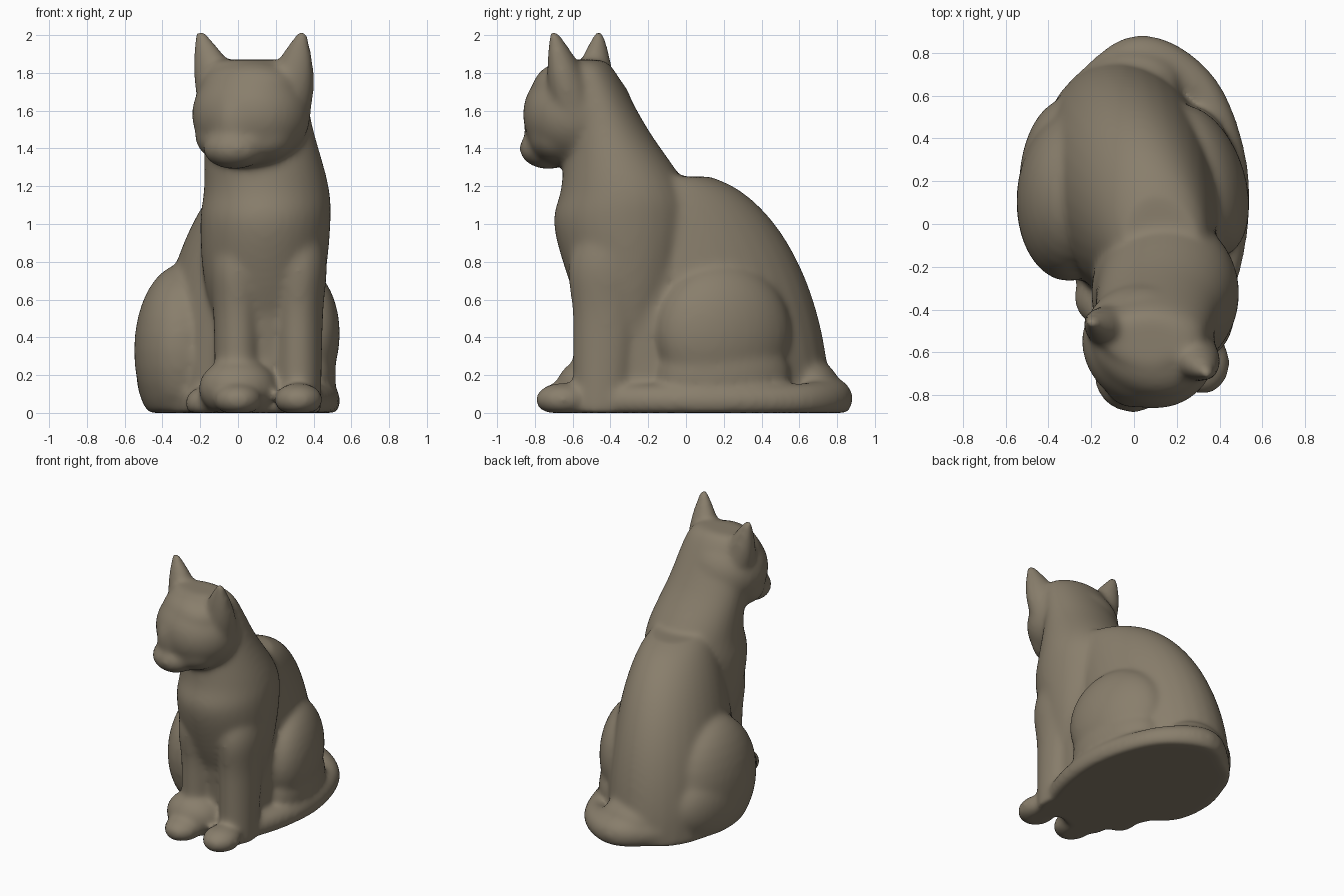
import bpy, bmesh
from math import sin, cos, pi, radians
from mathutils import Vector, Matrix

cube = bpy.data.objects.get("Cube")
if cube:
    bpy.data.objects.remove(cube)

bm = bmesh.new()
SIDES = 32
FACE_YAW = -24


def blob(center, radii, yaw=0):
    """Ellipsoid, flattened where it meets the ground."""
    matrix = (Matrix.Translation(center) @ Matrix.Rotation(radians(yaw), 4, 'Z')
              @ Matrix.Diagonal((*radii, 1)))
    made = bmesh.ops.create_uvsphere(bm, u_segments=SIDES, v_segments=SIDES // 2,
                                     radius=1, matrix=matrix)
    for vert in made['verts']:
        vert.co.z = max(vert.co.z, 0)


def skin(rings):
    """Bridge rings of points into a closed surface."""
    rings = [[bm.verts.new(point) for point in ring] for ring in rings]
    for low, high in zip(rings, rings[1:]):
        for i in range(SIDES):
            j = (i + 1) % SIDES
            bm.faces.new((low[i], low[j], high[j], high[i]))
    bm.faces.new(rings[0][::-1])
    bm.faces.new(rings[-1])


def circle():
    return [(cos(2 * pi * i / SIDES), sin(2 * pi * i / SIDES)) for i in range(SIDES)]


def spline(rows, steps=6):
    """Catmull-Rom resampling of rows of numbers."""
    rows = [Vector(row) for row in rows]
    rows = [rows[0]] + rows + [rows[-1]]
    out = []
    for a, b, c, d in zip(rows, rows[1:], rows[2:], rows[3:]):
        for k in range(steps):
            t = k / steps
            out.append(b + ((c - a) * t + (2 * a - 5 * b + 4 * c - d) * t * t
                            + (3 * b - a - 3 * c + d) * t ** 3) / 2)
    return out + [rows[-1]]


def loft(sections, yaw=0):
    """Stack of ellipses: height, x low, x high, y low, y high."""
    rings = []
    turn = Matrix.Rotation(radians(yaw), 3, 'Z')
    for z, left, right, front, back in spline(sections):
        middle = Vector(((left + right) / 2, (front + back) / 2, z))
        half_x, half_y = (right - left) / 2, (back - front) / 2
        rings.append([middle + turn @ Vector((c * half_x, s * half_y, 0)) for c, s in circle()])
    skin(rings)


def tail(points, thick, thin):
    """Tube lying on the ground, tapering along its path."""
    path = spline(points)
    rings = []
    last = len(path) - 1
    for k, spot in enumerate(path):
        along = (path[min(k + 1, last)] - path[max(k - 1, 0)]).normalized()
        radius = max(thin, thick + (thin - thick) * 2 * k / last)
        rings.append([(spot.x + along.y * c * radius, spot.y - along.x * c * radius,
                       max(0, radius * (s + 0.7))) for c, s in circle()])
    skin(rings)


def ear(root, tip):
    """Rounded ear, flattened front to back, narrowing towards the tip."""
    root, tip = Vector(root), Vector(tip)
    rows = []
    for k in range(9):
        spot = root.lerp(tip, k / 8)
        half = 0.15 * cos(radians(10 * k))
        rows.append((spot.z, spot.x - half, spot.x + half,
                     spot.y - half * 0.8, spot.y + half * 0.8))
    loft(rows, FACE_YAW)


# rear torso, a quarter-ellipse arch from rump to back
arch = []
for step in range(9):
    angle = radians(step * 10)
    rise, spread = sin(angle), cos(angle)
    arch.append((1.27 * rise, -0.44 * spread ** 1.3, 0.26 + 0.14 * spread ** 0.5,
                 -0.4, 0.77 * spread))
loft(arch, 12)

# chest and neck
loft([(0.4, -0.1, 0.4, -0.5, -0.1), (0.7, -0.18, 0.46, -0.62, 0), (1, -0.2, 0.49, -0.7, 0.05),
      (1.2, -0.18, 0.48, -0.66, 0), (1.5, -0.18, 0.4, -0.64, -0.2),
      (1.8, -0.17, 0.33, -0.67, -0.37), (1.87, -0.1, 0.24, -0.66, -0.44)])

# head, brow, jaw, muzzle and nose bridge
blob((0.07, -0.57, 1.58), (0.32, 0.29, 0.28), FACE_YAW)
blob((0.06, -0.6, 1.72), (0.27, 0.2, 0.15), FACE_YAW)
blob((0.04, -0.62, 1.46), (0.28, 0.2, 0.16), FACE_YAW)
blob((-0.02, -0.73, 1.4), (0.17, 0.15, 0.11), FACE_YAW)
blob((0, -0.71, 1.54), (0.15, 0.15, 0.2), FACE_YAW)

# ears
ear((-0.05, -0.51, 1.6), (-0.2, -0.46, 2.02))
ear((0.24, -0.58, 1.6), (0.34, -0.7, 2.02))

# front legs and paws
for leg_x in (0, 0.32):
    loft([(z, leg_x - half, leg_x + half, front, back) for z, half, front, back in
          ((0, 0.12, -0.6, -0.3), (0.5, 0.13, -0.6, -0.24),
           (0.8, 0.15, -0.62, -0.2), (1.1, 0.1, -0.5, -0.2))])
    blob((leg_x, -0.65, 0.07), (0.13, 0.15, 0.09))

# curled tail tip over the right paw, with the rear toes beside it
blob((0, -0.51, 0.13), (0.21, 0.18, 0.16))
blob((-0.18, -0.34, 0.05), (0.1, 0.13, 0.09))

# belly filling behind the legs, and the base under the body
loft([(0, -0.1, 0.4, -0.52, 0.2), (0.3, -0.1, 0.4, -0.52, 0.1), (0.8, -0.1, 0.42, -0.6, 0.1)])
loft([(0, -0.36, 0.45, -0.58, 0.8), (0.1, -0.36, 0.43, -0.58, 0.77)], 6)

# haunches
blob((-0.29, 0.13, 0.33), (0.26, 0.4, 0.46), -4)
blob((-0.31, 0.17, 0.22), (0.23, 0.42, 0.32))
blob((0.31, 0.2, 0.42), (0.21, 0.37, 0.37), 18)
blob((0.32, 0.2, 0.2), (0.19, 0.36, 0.24), 12)

# tail wrapped around the left side, with a thick root
blob((0, 0.66, 0.15), (0.22, 0.15, 0.13))
tail([(-0.2, 0.6), (0, 0.77), (0.2, 0.72), (0.36, 0.54), (0.45, 0.2), (0.42, -0.16), (0.3, -0.5)],
     0.12, 0.09)

bmesh.ops.recalc_face_normals(bm, faces=bm.faces[:])
mesh = bpy.data.meshes.new("seated_cat")
bm.to_mesh(mesh)
bm.free()
cat = bpy.data.objects.new("seated_cat", mesh)
bpy.context.collection.objects.link(cat)

# warm grey clay
clay = bpy.data.materials.new("warm_grey_clay")
clay.use_nodes = True
colour = (0.25, 0.21, 0.15, 1)
clay.diffuse_color = colour
clay.node_tree.nodes["Principled BSDF"].inputs["Base Color"].default_value = colour
mesh.materials.append(clay)

# fuse the parts into one softly blended skin
fuse = cat.modifiers.new("fuse", 'REMESH')
fuse.mode = 'VOXEL'
fuse.voxel_size = 0.016
fuse.use_smooth_shade = True
soften = cat.modifiers.new("soften", 'SMOOTH')
soften.factor = 0.5
soften.iterations = 24
